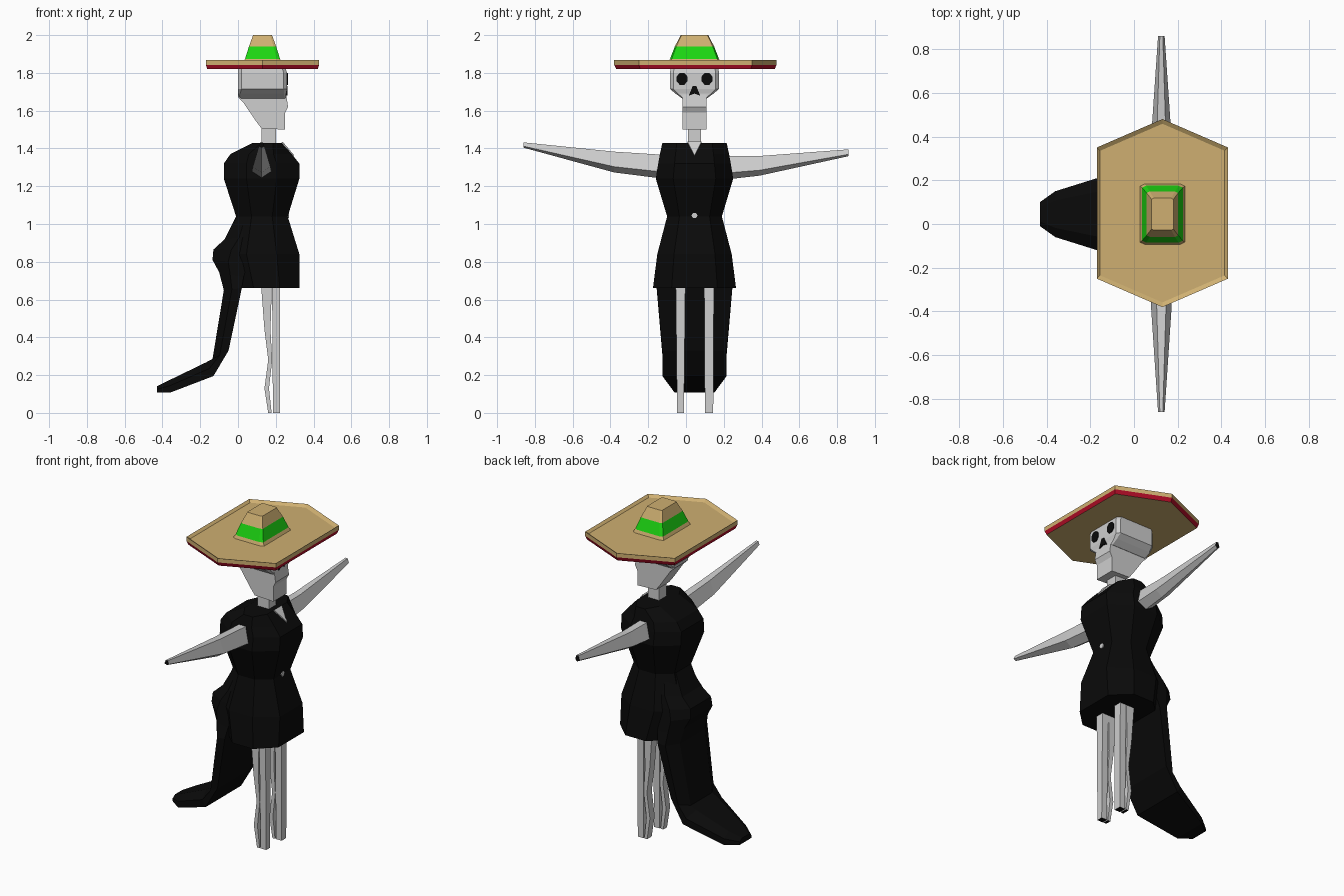
import bpy, bmesh, math

if "Cube" in bpy.data.objects:
    bpy.data.objects.remove(bpy.data.objects["Cube"])

CY = 0.045  # symmetry plane of the figure


def material(name, rgb):
    m = bpy.data.materials.new(name)
    m.diffuse_color = (*rgb, 1)
    m.use_nodes = True
    m.node_tree.nodes["Principled BSDF"].inputs["Base Color"].default_value = m.diffuse_color
    return m


BONE = material("bone white", (0.62, 0.62, 0.62))
BLACK = material("black", (0.003, 0.003, 0.003))
STRAW = material("straw", (0.62, 0.43, 0.165))
GREEN = material("green band", (0.012, 0.68, 0.006))
RED = material("red trim", (0.45, 0.004, 0.02))


def loft(name, rings, mats, bands=None, caps=(0, 0)):
    """Skin equal-length rings; bands gives the material index per band."""
    bm = bmesh.new()
    vs = [[bm.verts.new(p) for p in r] for r in rings]
    n = len(rings[0])
    for k in range(len(vs) - 1):
        for i in range(n):
            j = (i + 1) % n
            f = bm.faces.new((vs[k][i], vs[k][j], vs[k + 1][j], vs[k + 1][i]))
            f.material_index = bands[k] if bands else 0
    for ring, c in zip((vs[0], vs[-1]), caps):
        bm.faces.new(ring).material_index = c
    bmesh.ops.recalc_face_normals(bm, faces=bm.faces)
    me = bpy.data.meshes.new(name)
    bm.to_mesh(me)
    bm.free()
    for m in mats:
        me.materials.append(m)
    ob = bpy.data.objects.new(name, me)
    bpy.context.collection.objects.link(ob)
    return ob


def octagon(x0, x1, h, z, cx, cy):
    """Rectangle x0..x1 by CY +-h with chamfered corners."""
    return [(x0 + cx, CY - h, z), (x1 - cx, CY - h, z), (x1, CY - h + cy, z), (x1, CY + h - cy, z),
            (x1 - cx, CY + h, z), (x0 + cx, CY + h, z), (x0, CY + h - cy, z), (x0, CY - h + cy, z)]


def slab(name, profile, y0, y1, mat):
    """Side profile (x, z) extruded along y."""
    return loft(name, [[(x, y, z) for x, z in profile] for y in (y0, y1)], [mat])


def plate(name, pts, x, mat, t=0.009):
    """Thin plate facing +x from (y, z) points."""
    return loft(name, [[(xx, y, z) for y, z in pts] for xx in (x, x + t)], [mat])


# Hat brim: hexagon with red lower edge and dished top
def hexagon(s, z):
    pts = [(-0.3, 0.3), (0, 0.43), (0.3, 0.3), (0.3, -0.3), (0, -0.43), (-0.3, -0.3)]
    return [(0.13 + s * x, 0.05 + s * y, z) for x, y in pts]


loft("hat_brim", [hexagon(0.975, 1.82), hexagon(1, 1.843), hexagon(1, 1.868), hexagon(0.95, 1.855)],
     [STRAW, RED], [1, 0, 0])

# Hat crown with green band
crown = [(1.85, 0.105, 0.14), (1.873, 0.093, 0.13), (1.94, 0.072, 0.104), (2.0, 0.05, 0.073)]
loft("hat_crown", [octagon(0.13 - a, 0.13 + a, b, z, a * 0.2, b * 0.07) for z, a, b in crown],
     [STRAW, GREEN], [0, 1, 0])

# Skull
skull = [(1.665, 0.01, 0.255, 0.066, 0.008), (1.69, 0.0, 0.255, 0.1, 0.012),
         (1.715, 0.0, 0.26, 0.13, 0.018), (1.80, 0.0, 0.26, 0.13, 0.018), (1.83, 0.0, 0.25, 0.125, 0.018)]
loft("skull", [octagon(a, b, h, z, c, c) for z, a, b, h, c in skull], [BONE])
slab("jaw", [(0, 1.685), (0, 1.67), (0.03, 1.64), (0.095, 1.545), (0.125, 1.505), (0.25, 1.50),
             (0.25, 1.59), (0.265, 1.62), (0.255, 1.685)], CY - 0.064, CY + 0.064, BONE)
slab("neck", [(0.125, 1.38), (0.2, 1.38), (0.2, 1.52), (0.125, 1.52)], CY - 0.035, CY + 0.035, BONE)

# Eye sockets and nose
for s, side in ((-1, "left"), (1, "right")):
    ring = [(CY + s * 0.066 + 0.031 * math.cos(a), 1.768 + 0.034 * math.sin(a))
            for a in [math.pi * (k + 0.5) / 4 for k in range(8)]]
    plate("eye_socket_" + side, ring, 0.255, BLACK)
plate("nose_hole", [(CY - 0.03, 1.68), (CY, 1.69), (CY + 0.03, 1.68), (CY + 0.01, 1.73), (CY - 0.01, 1.73)],
      0.254, BLACK)

# Dress body
dress = [(0.66, -0.02, 0.325, 0.22), (0.84, -0.075, 0.325, 0.197), (1.04, -0.01, 0.263, 0.145),
         (1.24, -0.075, 0.325, 0.205), (1.32, -0.075, 0.325, 0.192), (1.37, -0.04, 0.285, 0.183),
         (1.43, 0.08, 0.23, 0.17)]
loft("dress", [octagon(a, b, h, z, (b - a) * 0.3, h * 0.45) for z, a, b, h in dress], [BLACK])

# Neckline opening and waist button
loft("neckline", [[(0.232 + d, CY - 0.037, 1.432 + d), (0.232 + d, CY + 0.037, 1.432 + d),
                   (0.293 + d, CY, 1.36 + d)] for d in (-0.003, 0.004)], [BONE])
plate("waist_button", [(CY + 0.016 * math.cos(k * math.pi / 3), 1.045 + 0.016 * math.sin(k * math.pi / 3))
                       for k in range(6)], 0.262, BONE)

# Bustle and trailing train: outer point, inner point, half width
train = [((-0.01, 1.04), (0.10, 1.04), 0.11), ((-0.07, 0.92), (0.10, 0.94), 0.15),
         ((-0.13, 0.865), (0.08, 0.86), 0.165), ((-0.135, 0.81), (0.05, 0.79), 0.175),
         ((-0.10, 0.745), (0.03, 0.72), 0.185), ((-0.075, 0.65), (0.02, 0.66), 0.20),
         ((-0.135, 0.285), (-0.05, 0.33), 0.17), ((-0.17, 0.267), (-0.13, 0.195), 0.17),
         ((-0.36, 0.175), (-0.36, 0.107), 0.105), ((-0.43, 0.14), (-0.43, 0.107), 0.055)]
rings = []
for (ox, oz), (ix, iz), h in train:
    mx, mz = ox + (ix - ox) * 0.45, oz + (iz - oz) * 0.45
    half = [(ix, h, iz), (mx, h, mz), (ox, h * 0.6, oz)]
    rings.append([(x, CY + y, z) for x, y, z in half] + [(x, CY - y, z) for x, y, z in reversed(half)])
loft("dress_train", rings, [BLACK])

# Arms: y, centre z, half height, half width
arms = {"arm_right": [(0.15, 1.30, 0.06, 0.052), (0.25, 1.30, 0.06, 0.052),
                      (0.39, 1.308, 0.052, 0.047), (0.86, 1.377, 0.018, 0.015)],
        "arm_left": [(-0.06, 1.305, 0.062, 0.052), (-0.16, 1.307, 0.062, 0.052),
                     (-0.38, 1.328, 0.055, 0.047), (-0.86, 1.418, 0.014, 0.015)]}
for name, secs in arms.items():
    loft(name, [[(0.125 + w * a, y, z + h * b) for a, b in
                 ((0.45, 1), (1, -0.45), (0, -1), (-1, -0.45), (-0.45, 1))] for y, z, h, w in secs],
         [BONE, BLACK], caps=(0, 1))

# Legs: straight shin bone plus bent rear bone: z, x0, x1
front_bone = [(0, 0.185, 0.222), (0.45, 0.182, 0.222), (0.72, 0.18, 0.222)]
rear_bone = [(0, 0.16, 0.178), (0.13, 0.14, 0.164), (0.28, 0.16, 0.181),
             (0.44, 0.14, 0.172), (0.64, 0.125, 0.178), (0.72, 0.125, 0.178)]
for y, w0, w1, side in ((-0.029, 0.018, 0.026, "left"), (0.122, 0.022, 0.026, "right")):
    for part, bone in (("shin", front_bone), ("calf", rear_bone)):
        rings = []
        for z, a, b in bone:
            w = w0 + (w1 - w0) * z / 0.72
            rings.append([(a, y - w, z), (b, y - w, z), (b, y + w, z), (a, y + w, z)])
        loft("leg_" + part + "_" + side, rings, [BONE, BLACK], caps=(1, 0))
